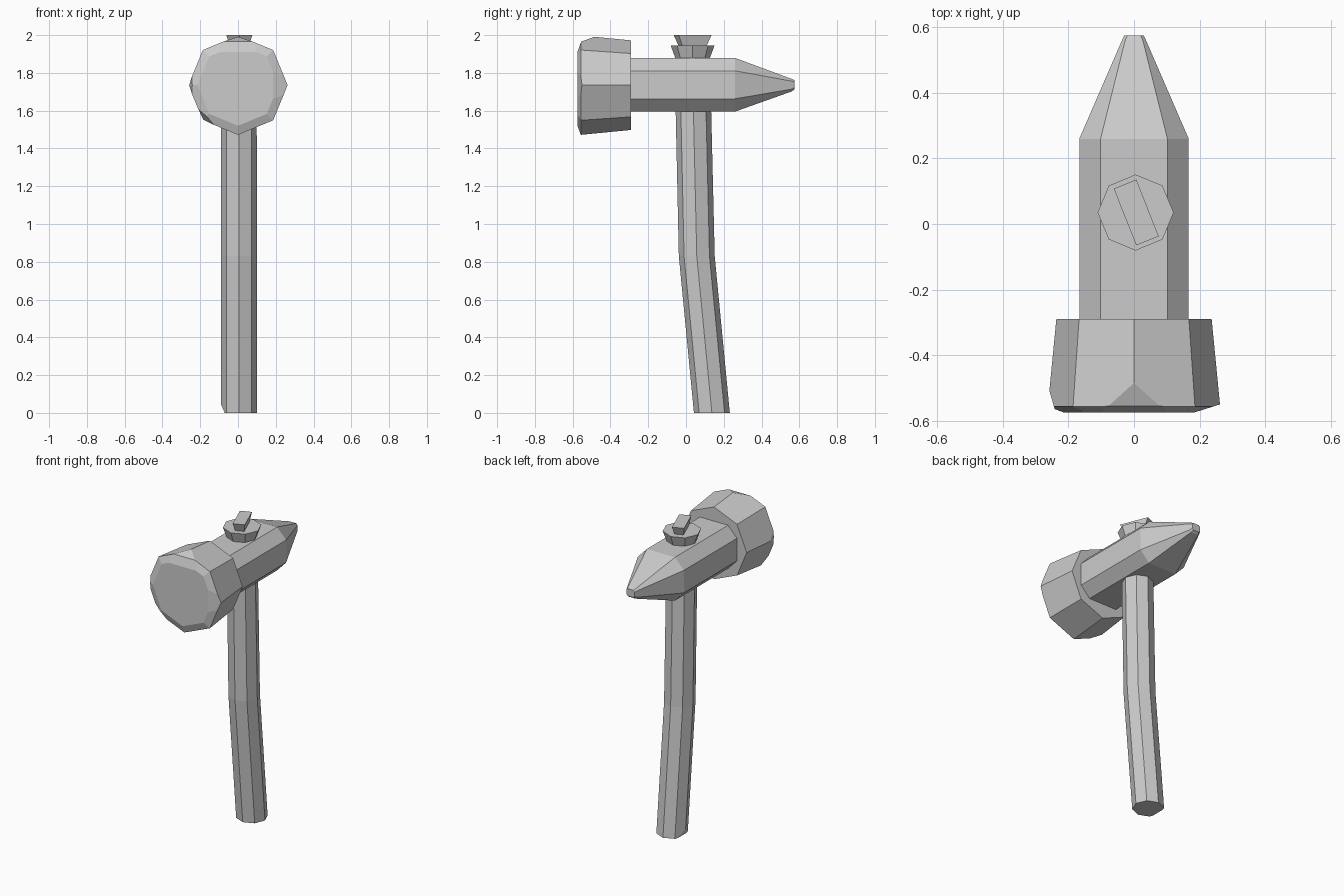
import bpy, bmesh
from math import cos, sin, pi, radians
from mathutils import Vector

if "Cube" in bpy.data.objects:
    bpy.data.objects.remove(bpy.data.objects["Cube"], do_unlink=True)

grey = bpy.data.materials.new("plain grey")
grey.use_nodes = True
grey.diffuse_color = (0.6, 0.6, 0.6, 1)
grey.node_tree.nodes["Principled BSDF"].inputs["Base Color"].default_value = (0.6, 0.6, 0.6, 1)


def loft(name, rings, cuts=()):
    """Skin matching rings of points, cap both ends, then slice chips off."""
    bm = bmesh.new()
    loops = [[bm.verts.new(p) for p in ring] for ring in rings]
    n = len(loops[0])
    for a, b in zip(loops, loops[1:]):
        for i in range(n):
            j = (i + 1) % n
            bm.faces.new((a[i], a[j], b[j], b[i]))
    bm.faces.new(loops[0])
    bm.faces.new(loops[-1])
    for point, normal in cuts:
        geom = bm.verts[:] + bm.edges[:] + bm.faces[:]
        bmesh.ops.bisect_plane(bm, geom=geom, plane_co=point, plane_no=normal, clear_outer=True)
        bmesh.ops.holes_fill(bm, edges=[e for e in bm.edges if e.is_boundary])
    bmesh.ops.recalc_face_normals(bm, faces=bm.faces[:])
    mesh = bpy.data.meshes.new(name)
    bm.to_mesh(mesh)
    bm.free()
    mesh.materials.append(grey)
    obj = bpy.data.objects.new(name, mesh)
    bpy.context.collection.objects.link(obj)
    return obj


def octagon_xy(x, y, z, r):
    return [(x + r * cos(i * pi / 4), y + r * sin(i * pi / 4), z) for i in range(8)]


def octagon_xz(y, z, r):
    return [(r * cos(i * pi / 4), y, z + r * sin(i * pi / 4)) for i in range(8)]


def chamfered_rect(y, z, w, h, cw, ch):
    """Rectangle in the xz plane with its corners cut by cw and ch."""
    quarter = [(w, h - ch), (w - cw, h)]
    pts = quarter + [(-x, v) for x, v in reversed(quarter)]
    pts += [(-x, -v) for x, v in pts]
    return [(x, y, z + v) for x, v in pts]


# Bent wooden shaft with one chipped bottom corner
loft("handle",
     [octagon_xy(0.005, 0.137, 0, 0.095), octagon_xy(0.005, 0.057, 0.83, 0.095),
      octagon_xy(0.005, 0.037, 1.7, 0.094)],
     [((-0.07, 0.137, 0), (-0.9, 0, -0.4))])

# Head body tapering to the peen
loft("head_body",
     [chamfered_rect(-0.32, 1.737, 0.167, 0.142, 0.065, 0.068),
      chamfered_rect(0.26, 1.737, 0.167, 0.142, 0.065, 0.068),
      chamfered_rect(0.56, 1.735, 0.037, 0.033, 0.01, 0.012),
      chamfered_rect(0.575, 1.737, 0.03, 0.024, 0.01, 0.01)])


# Striking block with chipped corners around its face
def chip(angle, r, y, out, front):
    a = radians(angle)
    return ((r * cos(a), y, 1.735 + r * sin(a)), (out * cos(a), -front, out * sin(a)))


loft("striking_block",
     [octagon_xz(-0.29, 1.735, 0.237), octagon_xz(-0.557, 1.735, 0.263),
      octagon_xz(-0.575, 1.735, 0.215)],
     [chip(90, 0.256, -0.485, 0.94, 0.34), chip(225, 0.257, -0.52, 0.9, 0.44),
      chip(180, 0.258, -0.51, 0.96, 0.28), chip(90, 0.175, -0.575, 0.34, 0.94),
      chip(0, 0.185, -0.575, 0.3, 0.95)])

# Flared end of the shaft above the head
loft("handle_collar",
     [octagon_xy(0.005, 0.035, 1.86, 0.09), octagon_xy(0.005, 0.035, 1.88, 0.092),
      octagon_xy(0.005, 0.035, 1.945, 0.116)])

# Wedge driven into the shaft end
along = Vector((0.37, -0.93, 0)) * 0.093
across = Vector((0.93, 0.37, 0)) * 0.037


def wedge_ring(z, s):
    c = Vector((0.007, 0.035, z))
    return [c + s * (u * along + v * across) for u, v in ((1, 1), (1, -1), (-1, -1), (-1, 1))]


loft("wedge", [wedge_ring(1.93, 0.68), wedge_ring(2.0, 1.0)])
